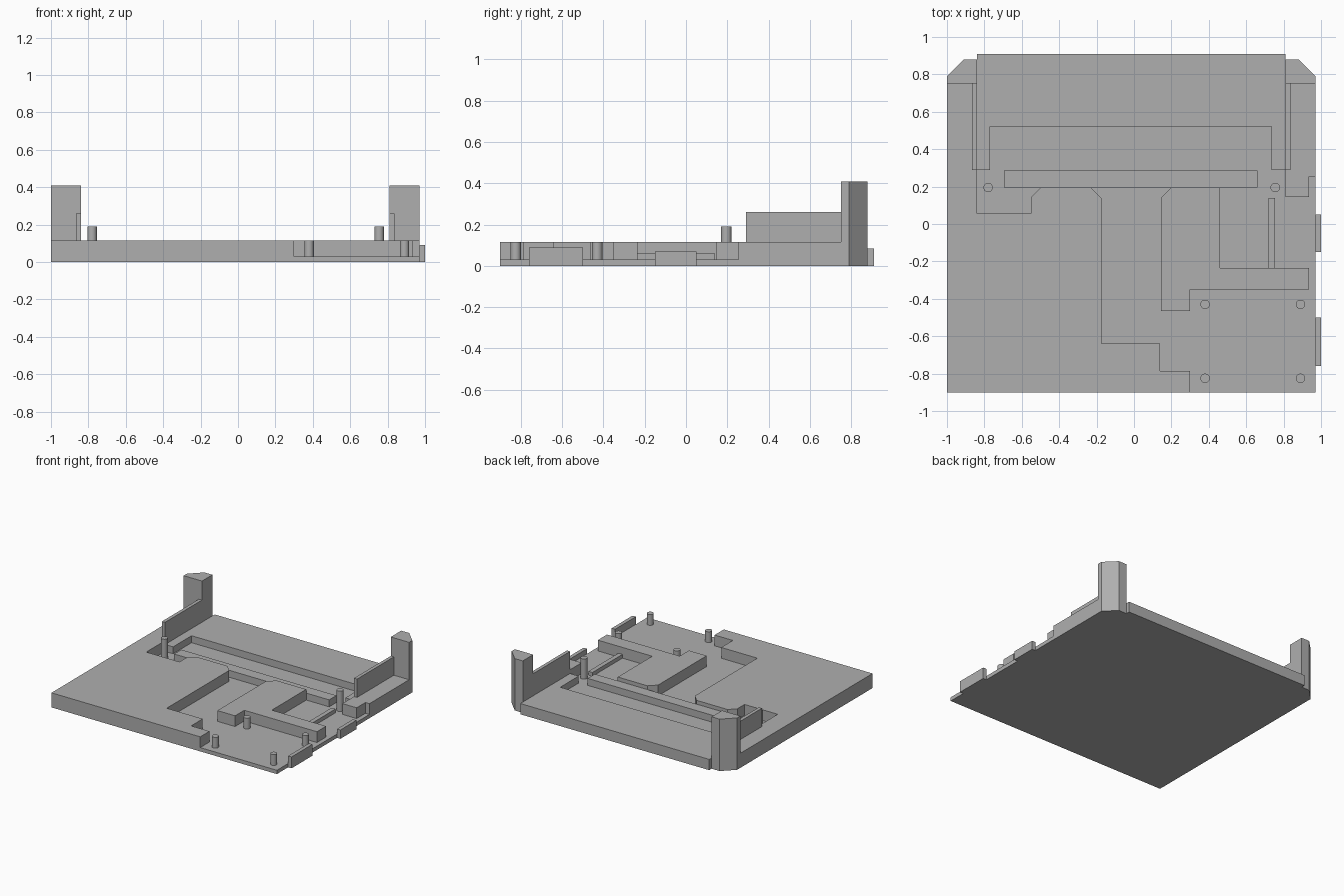
import bpy
import bmesh

cube = bpy.data.objects.get("Cube")
if cube:
    bpy.data.objects.remove(cube, do_unlink=True)

# Single flat grey
grey = bpy.data.materials.new("plain_grey")
grey.use_nodes = True
grey.diffuse_color = (0.43, 0.43, 0.43, 1)
grey.node_tree.nodes["Principled BSDF"].inputs["Base Color"].default_value = (0.43, 0.43, 0.43, 1)

FLOOR, SHELF, TOP = 0.03, 0.085, 0.115


def finish(name, bm):
    bmesh.ops.recalc_face_normals(bm, faces=bm.faces)
    mesh = bpy.data.meshes.new(name)
    bm.to_mesh(mesh)
    bm.free()
    mesh.materials.append(grey)
    obj = bpy.data.objects.new(name, mesh)
    bpy.context.collection.objects.link(obj)
    return obj


def prism(name, outline, z0, z1):
    """Extrude a plan outline from z0 up to z1."""
    bm = bmesh.new()
    face = bm.faces.new([bm.verts.new((x, y, z0)) for x, y in outline])
    up = bmesh.ops.extrude_face_region(bm, geom=[face], use_keep_orig=True)
    for v in up["geom"]:
        if isinstance(v, bmesh.types.BMVert):
            v.co.z = z1
    return finish(name, bm)


def block(name, x0, x1, y0, y1, z0, z1):
    return prism(name, [(x0, y0), (x1, y0), (x1, y1), (x0, y1)], z0, z1)


def pin(name, x, y, z1):
    bm = bmesh.new()
    bmesh.ops.create_cone(bm, cap_ends=True, segments=32, radius1=0.025,
                          radius2=0.025, depth=z1 - FLOOR)
    bmesh.ops.translate(bm, verts=bm.verts, vec=(x, y, (z1 + FLOOR) / 2))
    obj = finish(name, bm)
    for p in obj.data.polygons:
        p.use_smooth = abs(p.normal.z) < 0.5
    for e in obj.data.edges:
        a, b = (obj.data.vertices[i].co.z for i in e.vertices)
        e.use_edge_sharp = abs(a - b) < 0.001


# Thin floor plate with clipped back corners
prism("floor_plate", [(-1, -0.9), (0.97, -0.9), (0.97, 0.79), (0.88, 0.88),
                      (0.81, 0.88), (0.81, 0.91), (-0.84, 0.91),
                      (-0.84, 0.88), (-0.91, 0.88), (-1, 0.79)], 0, FLOOR)

# Raised decks around the pocket
prism("main_deck", [(-1, -0.9), (0.3, -0.9), (0.3, -0.785), (0.14, -0.785),
                    (0.14, -0.64), (-0.175, -0.64), (-0.175, 0.14),
                    (-0.23, 0.195), (-0.5, 0.195), (-0.55, 0.145),
                    (-0.55, 0.055), (-0.84, 0.055), (-0.84, 0.75),
                    (-1, 0.75)], FLOOR, TOP)
prism("side_deck", [(0.81, 0.145), (0.935, 0.145), (0.935, 0.255),
                    (0.97, 0.255), (0.97, 0.75), (0.81, 0.75)], FLOOR, TOP)
prism("center_island", [(0.145, 0.14), (0.145, -0.465), (0.3, -0.465),
                        (0.3, -0.35), (0.935, -0.35), (0.935, -0.235),
                        (0.46, -0.235), (0.46, 0.195), (0.2, 0.195)], FLOOR, TOP)

# Lower back shelf around the slot, with its support bar
prism("back_shelf", [(-0.84, 0.29), (-0.77, 0.29), (-0.77, 0.52),
                     (0.735, 0.52), (0.735, 0.29), (0.81, 0.29),
                     (0.81, 0.91), (-0.84, 0.91)], FLOOR, SHELF)
block("support_bar", -0.695, 0.66, 0.195, 0.285, FLOOR, SHELF)
block("thin_rib", 0.72, 0.755, -0.235, 0.14, FLOOR, 0.06)

# Tall corner posts and guide walls, mirrored about the plate's middle
MID = -0.015
for side, s in (("left", 1), ("right", -1)):
    post = [(0.825, 0.75), (0.985, 0.75), (0.985, 0.79), (0.895, 0.88), (0.825, 0.88)]
    prism(side + "_corner_post", [(MID + s * x, y) for x, y in post], FLOOR, 0.41)
    xs = sorted((MID + s * 0.825, MID + s * 0.852))
    block(side + "_guide_wall", *xs, 0.29, 0.75, TOP, 0.26)

# Side tabs
block("front_side_tab", 0.97, 1.0, -0.76, -0.5, 0, 0.09)
block("middle_side_tab", 0.97, 1.0, -0.15, 0.05, 0, 0.07)

# Locating pins
for x in (-0.78, 0.755):
    pin("tall_pin", x, 0.195, 0.19)
for x in (0.38, 0.89):
    for y in (-0.43, -0.825):
        pin("short_pin", x, y, TOP)
